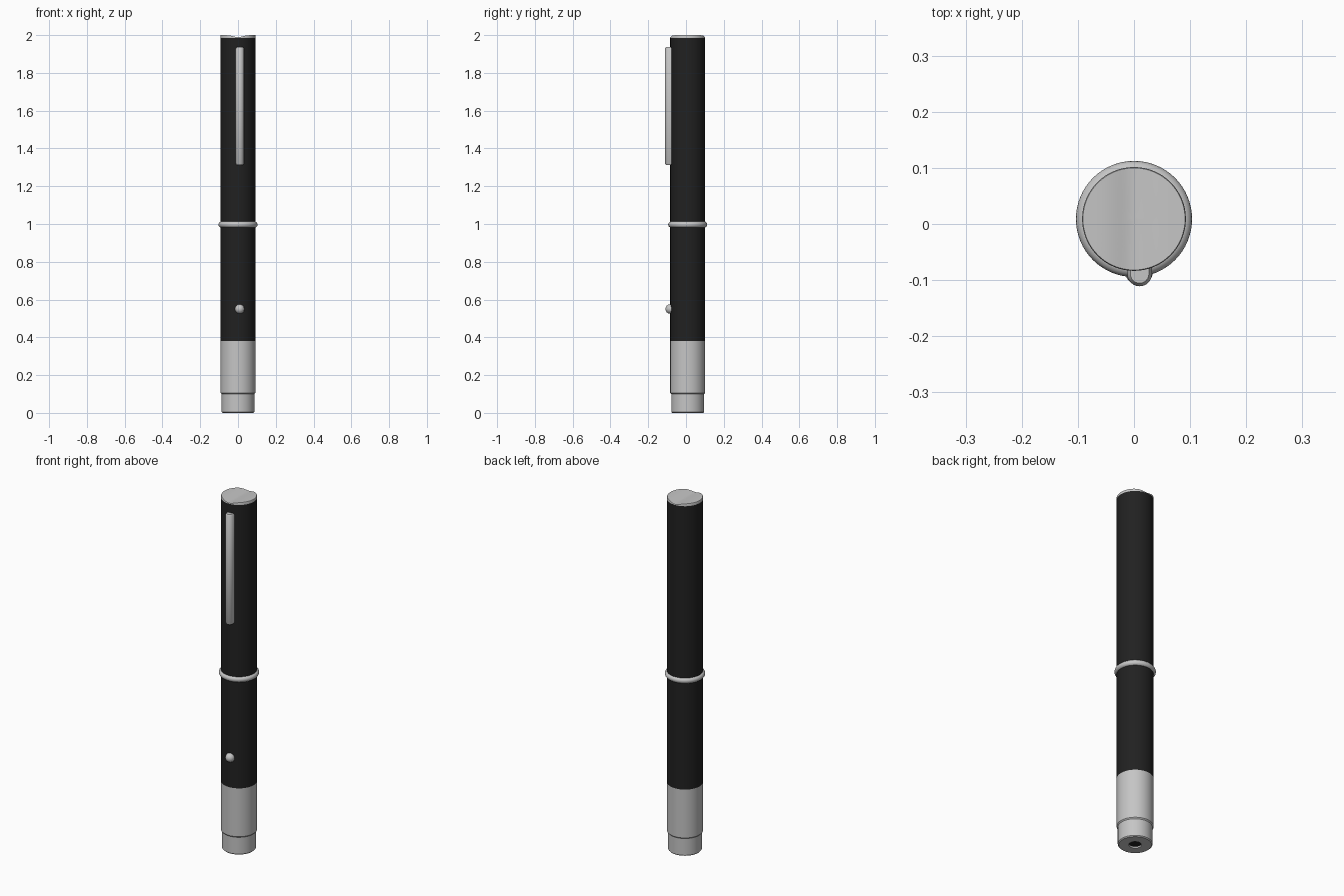
import bpy, bmesh, math

if "Cube" in bpy.data.objects:
    bpy.data.objects.remove(bpy.data.objects["Cube"])

CY = 0.009   # barrel axis offset, because the clip sticks out in front
SEG = 64


def material(name, c):
    m = bpy.data.materials.new(name)
    m.diffuse_color = (c, c, c, 1)
    m.use_nodes = True
    m.node_tree.nodes["Principled BSDF"].inputs["Base Color"].default_value = m.diffuse_color
    return m


SILVER = material("silver metal", 0.56)
BLACK = material("black lacquer", 0.015)


def finish(name, bm, mat, angle=35):
    bmesh.ops.recalc_face_normals(bm, faces=bm.faces[:])
    me = bpy.data.meshes.new(name)
    bm.to_mesh(me)
    bm.free()
    me.materials.append(mat)
    ob = bpy.data.objects.new(name, me)
    bpy.context.collection.objects.link(ob)
    bpy.ops.object.select_all(action='DESELECT')
    ob.select_set(True)
    bpy.context.view_layer.objects.active = ob
    bpy.ops.object.shade_smooth_by_angle(angle=math.radians(angle))
    return ob


def lathe(name, profile, mat, height=None, closed=False):
    """Turn (radius, z) points about the barrel axis; height(x, z) may reshape z."""
    bm = bmesh.new()
    rings = []
    for r, z in profile:
        n = 1 if r == 0 else SEG
        ring = []
        for i in range(n):
            a = 2 * math.pi * i / SEG
            x = r * math.cos(a)
            ring.append(bm.verts.new((x, CY + r * math.sin(a), height(x, z) if height else z)))
        rings.append(ring)
    pairs = list(zip(rings, rings[1:]))
    if closed:
        pairs.append((rings[-1], rings[0]))
    for a, b in pairs:
        for i in range(SEG):
            j = (i + 1) % SEG
            vs = [a[i % len(a)], a[j % len(a)], b[j % len(b)], b[i % len(b)]]
            bm.faces.new(list(dict.fromkeys(vs)))
    return finish(name, bm, mat)


# Silver tip with a stepped nose and a recessed opening
lathe("tip", [(0.030, 0.02), (0.032, 0.0), (0.082, 0.0), (0.087, 0.005), (0.087, 0.100),
              (0.0925, 0.106), (0.0925, 0.38)], SILVER)
lathe("tip_opening", [(0.031, 0.008), (0, 0.008)], BLACK)

# Black barrel halves
lathe("lower_barrel", [(0.0925, 0.38), (0.0925, 0.997)], BLACK)
lathe("upper_barrel", [(0.0925, 0.997), (0.0925, 1.986)], BLACK)

# Rounded centre band
band = [(0.0875 + 0.016 * math.cos(2 * math.pi * k / 16),
         0.997 + 0.016 * math.sin(2 * math.pi * k / 16)) for k in range(16)]
lathe("centre_band", band, SILVER, closed=True)


# End cap with a shallow groove running front to back
def groove(x, z):
    return z - 0.011 * math.exp(-(x / 0.035) ** 2) if z > 1.99 else z


cap = [(0.0925, 1.986), (0.0925, 1.997), (0.091, 2.0)]
cap += [(0.091 * (1 - k / 12), 2.0) for k in range(1, 12)] + [(0, 2.0)]
lathe("end_cap", cap, SILVER, height=groove)

# Pocket clip: round-fronted bar lying on the barrel, softened ends
bm = bmesh.new()
loops = []
for z, s in [(1.312, 0.75), (1.320, 1), (1.929, 1), (1.937, 0.75)]:
    pts = [(-0.022 * s, -0.075)]
    for k in range(13):
        a = math.pi + math.pi * k / 12
        pts.append((0.022 * s * math.cos(a), -0.089 + 0.022 * s * math.sin(a)))
    pts.append((0.022 * s, -0.075))
    loops.append([bm.verts.new((0.010 + x, y, z)) for x, y in pts])
for a, b in zip(loops, loops[1:]):
    for i in range(len(a)):
        j = (i + 1) % len(a)
        bm.faces.new((a[i], a[j], b[j], b[i]))
bm.faces.new(loops[0])
bm.faces.new(loops[-1])
finish("pocket_clip", bm, SILVER)

# Push button
bm = bmesh.new()
bmesh.ops.create_uvsphere(bm, u_segments=24, v_segments=16, radius=0.025)
bmesh.ops.translate(bm, verts=bm.verts[:], vec=(0.009, -0.084, 0.55))
finish("push_button", bm, SILVER)
